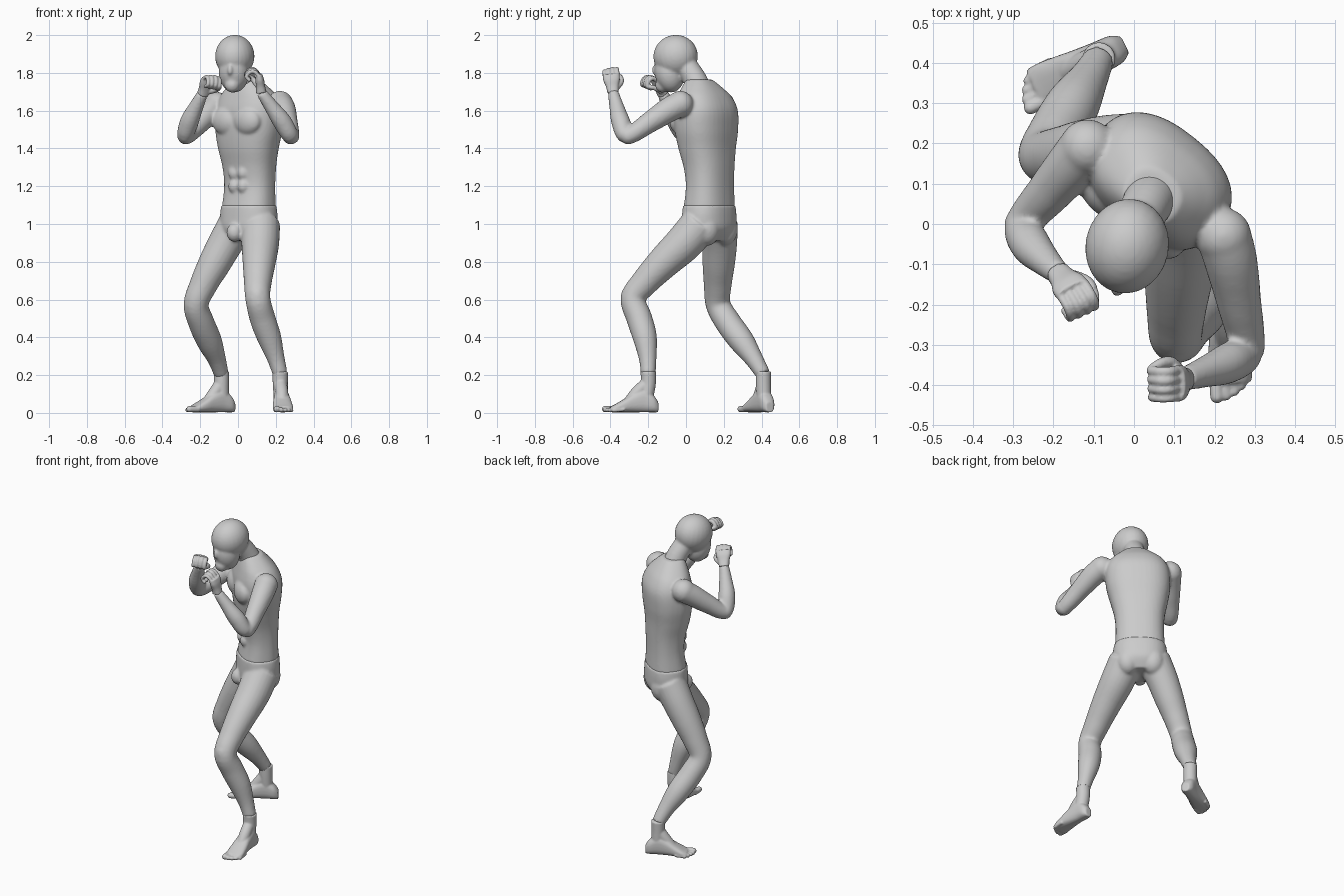
import bpy, bmesh, math
from mathutils import Vector, Matrix

V = Vector
UP = V((0, 0, 1))
FRONT = V((-0.62, -0.78, 0)).normalized()   # way the chest faces
SIDE = V((0.78, -0.62, 0)).normalized()     # towards the figure's left


def spline(pts, steps=5):
    """Catmull-Rom through points that also carry radii."""
    out = []
    for i in range(len(pts) - 1):
        a, b, c, d = (pts[max(0, min(len(pts) - 1, i + k))] for k in (-1, 0, 1, 2))
        for j in range(steps):
            t = j / steps
            out.append([0.5 * (2*q + (r - p)*t + (2*p - 5*q + 4*r - s)*t*t + (3*q - p - 3*r + s)*t**3)
                        for p, q, r, s in zip(a, b, c, d)])
    return out + [list(pts[-1])]


def tube(bm, pts, u=None, v=None, n=2.0, sides=24):
    """Loft (x, y, z, ru, rv) sections; axes follow the path unless given."""
    pts = spline([p if len(p) == 5 else (*p, p[3]) for p in pts])
    rings = []
    for i, p in enumerate(pts):
        c = V(p[:3])
        if u is None:
            t = (V(pts[min(i + 1, len(pts) - 1)][:3]) - V(pts[max(i - 1, 0)][:3])).normalized()
            a = t.cross(V((0.31, -0.9, 0.3))).normalized()
            b = t.cross(a)
        else:
            a, b = u, v
        ring = []
        for k in range(sides):
            ang = 2 * math.pi * k / sides
            x, y = math.cos(ang), math.sin(ang)
            x = math.copysign(abs(x) ** (2 / n), x) * p[3]
            y = math.copysign(abs(y) ** (2 / n), y) * p[4]
            ring.append(bm.verts.new(c + a * x + b * y))
        rings.append(ring)
    for r, s in zip(rings, rings[1:]):
        for k in range(sides):
            m = (k + 1) % sides
            bm.faces.new((r[k], r[m], s[m], s[k]))
    bm.faces.new(rings[0][::-1])
    bm.faces.new(rings[-1])


def ball(bm, c, r, turn=0.0, tilt=0.0):
    r = (r, r, r) if isinstance(r, float) else r
    m = (Matrix.Translation(c) @ Matrix.Rotation(turn, 4, 'Z') @ Matrix.Rotation(tilt, 4, 'X')
         @ Matrix.Diagonal((*r, 1)))
    bmesh.ops.create_uvsphere(bm, u_segments=24, v_segments=16, radius=1, matrix=m)


def finish(name, bm, voxel, smooth=6):
    """Fuse the overlapping masses into one smooth skin."""
    bmesh.ops.recalc_face_normals(bm, faces=bm.faces)
    me = bpy.data.meshes.new(name)
    bm.to_mesh(me)
    bm.free()
    ob = bpy.data.objects.new(name, me)
    bpy.context.collection.objects.link(ob)
    rm = ob.modifiers.new("fuse", 'REMESH')
    rm.mode, rm.voxel_size, rm.use_smooth_shade = 'VOXEL', voxel, True
    sm = ob.modifiers.new("soften", 'SMOOTH')
    sm.factor, sm.iterations = 0.5, smooth


# Head, jaw and neck
bm = bmesh.new()
ball(bm, (-0.017, -0.055, 1.888), (0.104, 0.119, 0.113), -0.2, 0.2)
ball(bm, (-0.022, -0.088, 1.80), (0.08, 0.078, 0.105), -0.2, 0.2)
ball(bm, (-0.03, -0.125, 1.735), (0.04, 0.038, 0.04))
ball(bm, (-0.042, -0.166, 1.815), (0.014, 0.015, 0.028), -0.2)
tube(bm, [(0.045, 0.07, 1.70, 0.07), (0.03, 0.045, 1.77, 0.062), (0.0, -0.01, 1.85, 0.06)])
finish("head", bm, 0.007, 8)

# Torso with chest, belly muscles, shoulders and arms
bm = bmesh.new()
tube(bm, [(0.057, 0.123, 1.085, 0.148, 0.114), (0.062, 0.127, 1.2, 0.142, 0.105),
          (0.06, 0.122, 1.3, 0.148, 0.112), (0.055, 0.112, 1.4, 0.168, 0.126),
          (0.058, 0.108, 1.5, 0.188, 0.137), (0.062, 0.105, 1.6, 0.19, 0.138),
          (0.058, 0.098, 1.67, 0.165, 0.118), (0.052, 0.085, 1.72, 0.12, 0.092),
          (0.045, 0.07, 1.765, 0.07, 0.062)], SIDE, FRONT, 2.4, 40)
turn = math.atan2(SIDE.y, SIDE.x)
for k in (-1, 1):
    ball(bm, V((0.058, 0.105, 1.545)) + FRONT * 0.105 + SIDE * 0.072 * k, (0.085, 0.05, 0.075), turn)
    for z in (1.2, 1.27, 1.34):
        ball(bm, V((0.06, 0.122, z)) + FRONT * 0.091 + SIDE * 0.03 * k, (0.033, 0.029, 0.037), turn)
ball(bm, (-0.115, 0.19, 1.63), 0.07)
ball(bm, (0.222, -0.03, 1.635), 0.07)
tube(bm, [(-0.11, 0.2, 1.635, 0.068), (-0.155, 0.145, 1.59, 0.064), (-0.21, 0.08, 1.53, 0.056),
          (-0.275, 0.0, 1.467, 0.045), (-0.258, -0.05, 1.54, 0.05), (-0.222, -0.09, 1.62, 0.039),
          (-0.188, -0.122, 1.69, 0.029)])
ball(bm, (-0.276, 0.0, 1.467), 0.046)
tube(bm, [(0.22, -0.02, 1.64, 0.068), (0.24, -0.09, 1.605, 0.066), (0.26, -0.19, 1.54, 0.056),
          (0.279, -0.31, 1.467, 0.045), (0.235, -0.345, 1.54, 0.05), (0.178, -0.367, 1.62, 0.039),
          (0.125, -0.385, 1.695, 0.029)])
ball(bm, (0.28, -0.305, 1.467), 0.046)
finish("torso_and_arms", bm, 0.008)

# Pelvis, buttocks and both legs
bm = bmesh.new()
tube(bm, [(0.057, 0.123, 1.1, 0.153, 0.118), (0.057, 0.123, 1.04, 0.16, 0.122),
          (0.055, 0.122, 0.97, 0.15, 0.12), (0.05, 0.12, 0.91, 0.09, 0.085)], SIDE, FRONT, 2.3, 40)
for k in (-1, 1):
    ball(bm, V((0.055, 0.123, 0.975)) - FRONT * 0.045 + SIDE * 0.075 * k, (0.07, 0.07, 0.09))
ball(bm, V((0.055, 0.123, 0.955)) + FRONT * 0.118, (0.043, 0.043, 0.05))
tube(bm, [(-0.005, 0.175, 1.0, 0.1), (-0.065, 0.178, 0.9, 0.093), (-0.125, 0.173, 0.79, 0.086),
          (-0.182, 0.168, 0.68, 0.074), (-0.222, 0.17, 0.575, 0.066), (-0.195, 0.222, 0.48, 0.069),
          (-0.152, 0.295, 0.38, 0.067), (-0.113, 0.36, 0.285, 0.049), (-0.088, 0.408, 0.205, 0.039)])
tube(bm, [(0.12, 0.075, 1.0, 0.103), (0.118, -0.01, 0.9, 0.1), (0.112, -0.115, 0.8, 0.088),
          (0.105, -0.215, 0.695, 0.074), (0.105, -0.28, 0.605, 0.066), (0.13, -0.247, 0.5, 0.068),
          (0.165, -0.218, 0.4, 0.064), (0.2, -0.203, 0.29, 0.047), (0.224, -0.2, 0.205, 0.039)])
ball(bm, (0.103, -0.295, 0.62), (0.05, 0.05, 0.055))
ball(bm, (-0.23, 0.155, 0.585), (0.05, 0.05, 0.055))
finish("pelvis_and_legs", bm, 0.008)


# Feet with five toes each
def foot(name, heel, toe, ankle, medial):
    heel, d = V((*heel, 0)), (V((*toe, 0)) - V((*heel, 0))).normalized()
    side = V((-d.y, d.x, 0)) * medial
    bm = bmesh.new()
    secs = []
    for s, w, h, off in [(0, .022, .055, 0), (.025, .037, .09, 0), (.075, .041, .125, 0),
                         (.13, .046, .105, 0), (.18, .052, .072, 0), (.225, .054, .045, 0), (.25, .048, .032, .004)]:
        secs.append((*(heel + d * s + side * off + UP * (h / 2 + .003)), w, h / 2))
    tube(bm, secs, side, UP, 2.6)
    ax, ay = ankle
    mid = heel + d * 0.07
    tube(bm, [(ax, ay, 0.22, 0.041), (ax, ay, 0.15, 0.04), (mid.x, mid.y, 0.06, 0.038)])
    inst = heel + d * 0.15
    tube(bm, [(ax, ay, 0.16, 0.034), (*(heel + d * 0.11 + UP * 0.11), 0.034), (*(inst + UP * 0.06), 0.032)])
    for off, end, r in [(.036, .297, .017), (.013, .292, .013), (-.008, .282, .012),
                        (-.027, .268, .012), (-.044, .25, .011)]:
        a, b = heel + d * (end - .07) + side * off, heel + d * (end - r) + side * off
        tube(bm, [(*(a + UP * .02), r), (*(b + UP * (r + .003)), r)])
        ball(bm, b + UP * (r + .003), float(r))
    finish(name, bm, 0.005, 4)


foot("front_foot", (0.225, -0.147), (0.243, -0.45), (0.224, -0.2), -1)
foot("back_foot", (-0.022, 0.445), (-0.275, 0.32), (-0.087, 0.41), 1)


# Half-closed fists
def hand(name, wrist, d, u):
    """d: wrist to knuckles, u: towards thumb; p is the palm direction."""
    d, u = V(d).normalized(), V(u)
    u = (u - d * u.dot(d)).normalized()
    p = u.cross(d) if name == "right_hand" else d.cross(u)
    W = V(wrist)
    at = lambda x, y, z: W + u * x + d * y + p * z
    bm = bmesh.new()
    tube(bm, [(*at(0, -.01, 0), .03, .028), (*at(0, .025, 0), .034, .024),
              (*at(0, .06, 0), .044, .023), (*at(0, .09, .002), .044, .018)], u, p, 2.4)
    for i, (x, l) in enumerate([(.034, .95), (.012, 1.05), (-.011, 1), (-.033, .85)]):
        path = [(.08, .002), (.08 + .032 * l, .02), (.08 + .036 * l, .045), (.08 + .012 * l, .068), (.07, .056)]
        tube(bm, [(*at(x, y, z), .0125 - .0006 * i) for y, z in path], sides=12)
        ball(bm, at(x, .07, .056), .011)
    tube(bm, [(*at(.025, .02, .008), .017), (*at(.048, .045, .025), .016),
              (*at(.05, .07, .045), .0135), (*at(.04, .088, .066), .011)], sides=12)
    ball(bm, at(.04, .088, .066), .011)
    finish(name, bm, 0.004, 4)


hand("left_hand", (0.122, -0.387, 1.705), (-0.12, -0.12, 1), (0, 1, 0))
hand("right_hand", (-0.184, -0.127, 1.695), (0.35, -0.4, 0.8), (0.9, 0.35, 0))
